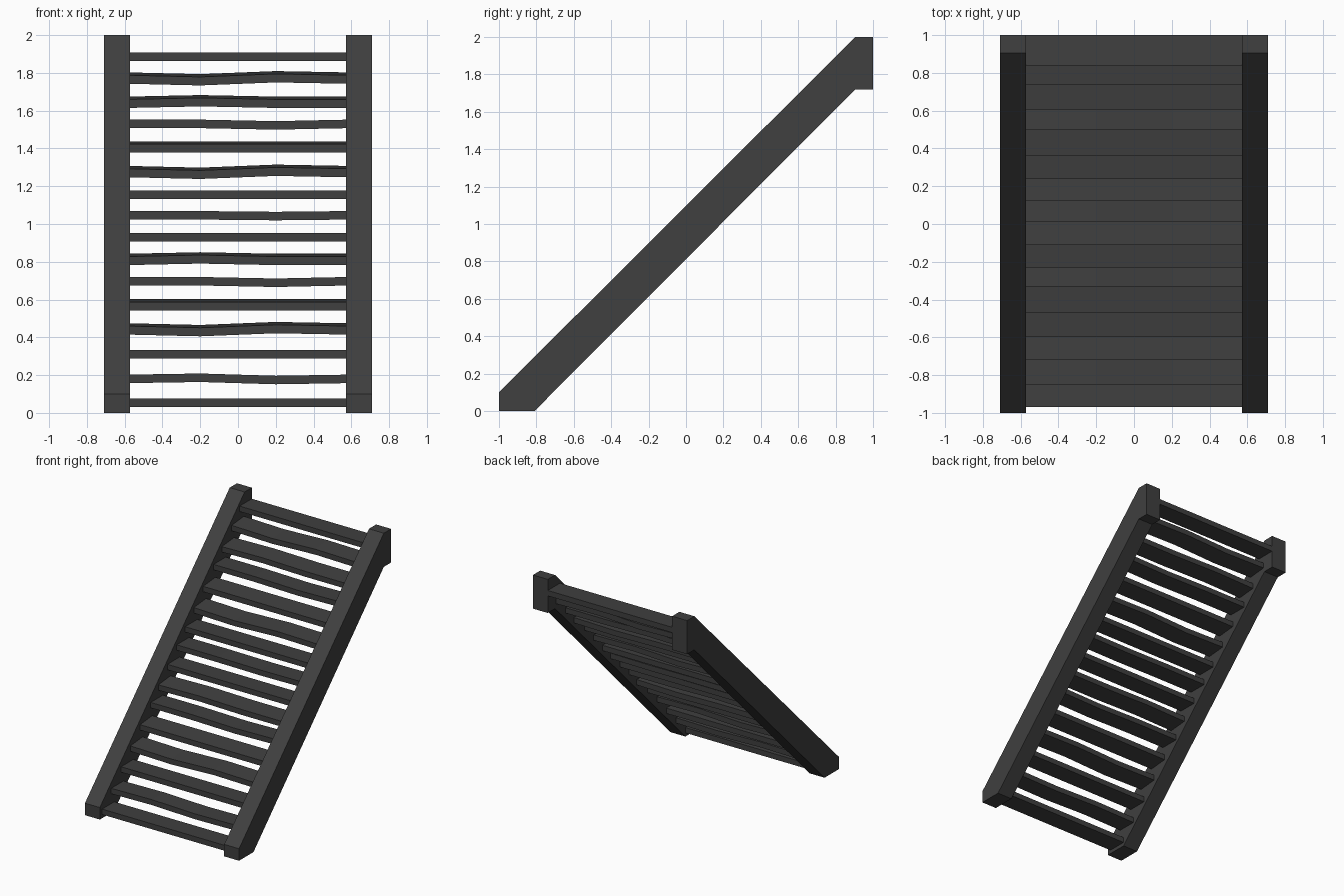
import bpy, bmesh

if "Cube" in bpy.data.objects:
    bpy.data.objects.remove(bpy.data.objects["Cube"])

mat = bpy.data.materials.new("dark_wood")
mat.diffuse_color = (0.05, 0.05, 0.05, 1)
mat.use_nodes = True
mat.node_tree.nodes["Principled BSDF"].inputs["Base Color"].default_value = mat.diffuse_color


def loft(name, rings):
    """Closed solid through a row of matching cross-sections."""
    bm = bmesh.new()
    rows = [[bm.verts.new(p) for p in ring] for ring in rings]
    n = len(rows[0])
    for a, b in zip(rows, rows[1:]):
        for i in range(n):
            j = (i + 1) % n
            bm.faces.new((a[i], a[j], b[j], b[i]))
    bm.faces.new(rows[0])
    bm.faces.new(rows[-1][::-1])
    bmesh.ops.recalc_face_normals(bm, faces=bm.faces)
    mesh = bpy.data.meshes.new(name)
    bm.to_mesh(mesh)
    bm.free()
    mesh.materials.append(mat)
    obj = bpy.data.objects.new(name, mesh)
    bpy.context.collection.objects.link(obj)
    return obj


# Sloping side rails, profile in (y, z)
profile = [(-1, 0), (-1, 0.1), (0.905, 2), (1, 2), (1, 1.72), (0.905, 1.72), (-0.81, 0)]
for side, s in (("left", -1), ("right", 1)):
    loft(side + "_rail", [[(s * x, y, z) for y, z in profile] for x in (0.573, 0.71)])

# Treads: front y, centre z, sag at the two inner points, rise of the back edge
STRAIGHT, TILT = (0, 0, 0), (0, 0, 0.015)
DIP, RIGHT, BUMP = (-0.009, 0.007, 0.015), (0, -0.008, 0), (0.008, 0, 0.015)
treads = [
    (-0.97, 0.053, STRAIGHT), (-0.85, 0.18, (0.006, -0.006, 0)),
    (-0.72, 0.31, STRAIGHT), (-0.597, 0.437, DIP), (-0.47, 0.565, TILT),
    (-0.33, 0.697, RIGHT), (-0.23, 0.805, BUMP), (-0.11, 0.93, STRAIGHT),
    (0.012, 1.046, (0, -0.004, 0)), (0.122, 1.155, STRAIGHT),
    (0.237, 1.27, DIP), (0.36, 1.40, TILT), (0.498, 1.53, RIGHT),
    (0.605, 1.637, BUMP), (0.735, 1.765, DIP), (0.84, 1.885, STRAIGHT),
]
DEPTH, HALF = 0.16, 0.0225
for k, (y, z, (left, right, tilt)) in enumerate(treads, 1):
    rings = []
    for x, dz in ((-0.58, 0), (-0.2, left), (0.2, right), (0.58, 0)):
        c = z + dz
        rings.append([(x, y, c - HALF), (x, y + DEPTH, c - HALF + tilt),
                      (x, y + DEPTH, c + HALF + tilt), (x, y, c + HALF)])
    loft(f"tread_{k:02d}", rings)
